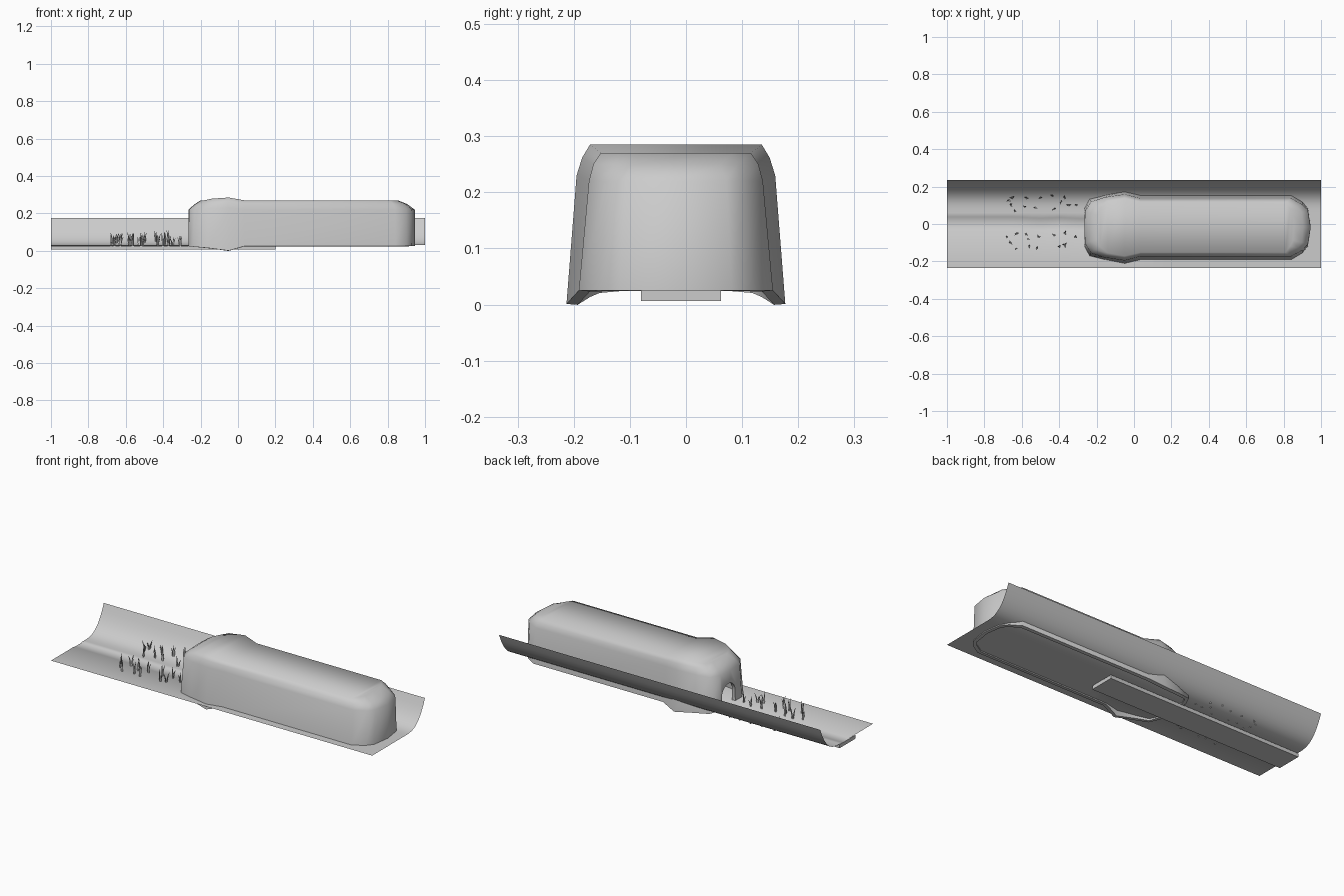
import bpy, bmesh, math, random
from mathutils import Vector

if "Cube" in bpy.data.objects:
    bpy.data.objects.remove(bpy.data.objects["Cube"])

random.seed(4)


def make_object(name, verts, faces, smooth=None):
    mesh = bpy.data.meshes.new(name)
    mesh.from_pydata(verts, [], faces)
    bm = bmesh.new()
    bm.from_mesh(mesh)
    bmesh.ops.recalc_face_normals(bm, faces=bm.faces)
    bm.to_mesh(mesh)
    bm.free()
    ob = bpy.data.objects.new(name, mesh)
    bpy.context.collection.objects.link(ob)
    if smooth:
        shade(ob, smooth)
    return ob


def select(ob):
    bpy.ops.object.select_all(action='DESELECT')
    ob.select_set(True)
    bpy.context.view_layer.objects.active = ob


def shade(ob, degrees):
    select(ob)
    bpy.ops.object.shade_smooth_by_angle(angle=math.radians(degrees))


# ground sheet: flat front, shallow stream channel, bank curving up at the back
xs = [-1 + i * 0.05 for i in range(41)]
bank = [(0.06 + 0.175 * i / 10, 0.03 + 0.145 * (i / 10) ** 3) for i in range(11)]
verts, faces = [], []
for x in xs:
    wave = -0.009 / (1 + math.exp(-(x + 0.56) * 40)) + 0.008 * math.exp(-((x + 0.4) / 0.05) ** 2)
    z = 0.027 if x < 0.15 else 0.03
    row = [(-0.235, 0.03), (-0.03 + wave, 0.03), (-0.026 + wave, z),
           (0.036 + wave, z), (0.04 + wave, 0.03)] + bank
    verts += [(x, y, h) for y, h in row]
n = len(bank) + 5
for i in range(len(xs) - 1):
    for j in range(n - 1):
        a = i * n + j
        faces.append((a, a + 1, a + n + 1, a + n))
make_object("ground_sheet", verts, faces, 40)

# stream slab under the channel
bpy.ops.mesh.primitive_cube_add(size=1, location=(-0.4, -0.009, 0.016))
stream = bpy.context.object
stream.name = "stream_slab"
stream.scale = (1.2, 0.142, 0.02)

# long hollow shell: x, half width and z at four levels, front half mirrored
CY = -0.018
levels = [
    [(-.265, 0, .025), (-.265, .10, .025), (-.238, .152, .022), (-.16, .172, .015),
     (-.05, .195, .001), (.035, .173, .025), (.84, .173, .025), (.90, .137, .025),
     (.93, .10, .025), (.945, 0, .025)],
    [(-.265, 0, .22), (-.262, .085, .22), (-.23, .137, .22), (-.16, .160, .225),
     (-.05, .177, .23), (.035, .155, .22), (.84, .155, .22), (.90, .122, .22),
     (.93, .09, .22), (.945, 0, .22)],
    [(-.235, 0, .247), (-.232, .075, .247), (-.21, .120, .248), (-.15, .149, .259),
     (-.05, .167, .262), (.035, .147, .25), (.83, .147, .25), (.875, .11, .25),
     (.897, .08, .25), (.905, 0, .25)],
    [(-.20, 0, .27), (-.198, .065, .27), (-.18, .105, .27), (-.14, .137, .279),
     (-.05, .153, .285), (.035, .134, .27), (.81, .134, .27), (.835, .10, .27),
     (.85, .07, .27), (.855, 0, .27)],
]
verts, faces = [], []
for lv in levels:
    verts += [(x, CY - w, z) for x, w, z in lv]
    verts += [(x, CY + w, z) for x, w, z in lv[-2:0:-1]]
m = len(levels[0])
r = 2 * m - 2
for k in range(3):
    for i in range(r):
        j = (i + 1) % r
        faces.append((k * r + i, k * r + j, k * r + r + j, k * r + r + i))
top = 3 * r
faces += [(top, top + 1, top + r - 1), (top + m - 2, top + m - 1, top + m)]
faces += [(top + i, top + i + 1, top + r - i - 1, top + r - i) for i in range(1, m - 2)]
shell = make_object("tunnel_shell", verts, faces)
solid = shell.modifiers.new("thickness", 'SOLIDIFY')
solid.thickness = 0.02
solid.offset = -1

# arched mouth where the stream enters the shell
arch = [(0.06, -0.05)] + [(0.06 * math.cos(a * math.pi / 10), 0.09 + 0.06 * math.sin(a * math.pi / 10))
                          for a in range(11)] + [(-0.06, -0.05)]
c = len(arch)
cutter = make_object("mouth_cutter", [(x, y, z) for x in (-0.35, -0.2) for y, z in arch],
                     [tuple(range(c)), tuple(range(c, 2 * c))] +
                     [(i, (i + 1) % c, c + (i + 1) % c, c + i) for i in range(c)])
cutter.hide_render = True
cut = shell.modifiers.new("mouth", 'BOOLEAN')
cut.operation = 'DIFFERENCE'
cut.solver = 'EXACT'
cut.object = cutter
select(shell)
bpy.ops.object.convert(target='MESH')
bpy.data.objects.remove(cutter)
shade(shell, 60)

# reed tufts on both sides of the stream (x, y in hundredths)
spots = [(-66, 10), (-64, 7), (-67, 13), (-57, 14), (-53, 9), (-50, 14), (-44, 15),
         (-43, 8), (-39, 12), (-37, 14), (-35, 10), (-31, 10), (-65, 14), (-58, 9),
         (-68, -7), (-63, -5), (-66, -10), (-63, -13), (-57, -8), (-52, -13), (-58, -5),
         (-51, -7), (-43, -6), (-40, -12), (-37, -11), (-37, -5), (-31, -7), (-56, -12)]
verts, faces = [], []
for px, py in spots:
    x0, y0 = px / 100, py / 100
    z0 = 0.027 + 0.145 * max(0, (y0 - 0.06) / 0.175) ** 3
    for blade in range(3):
        ang = random.uniform(0, 6.28)
        out = Vector((math.cos(ang), math.sin(ang), 0))
        h = random.uniform(0.03, 0.07)
        lean = random.uniform(0.004, 0.014)
        base = Vector((x0, y0, z0)) + out * 0.003
        b = len(verts)
        for t, w in ((0, .003), (.35, .004), (.7, .003), (1, .0008)):
            p = base + out * lean * t * t + Vector((0, 0, h * t))
            for s in range(3):
                q = ang + s * 2.094
                verts.append(p + Vector((math.cos(q), math.sin(q), 0)) * w)
        for k in range(3):
            for s in range(3):
                u = (s + 1) % 3
                faces.append((b + k * 3 + s, b + k * 3 + u, b + k * 3 + 3 + u, b + k * 3 + 3 + s))
        faces += [(b, b + 2, b + 1), (b + 9, b + 10, b + 11)]
make_object("reed_tufts", verts, faces)
